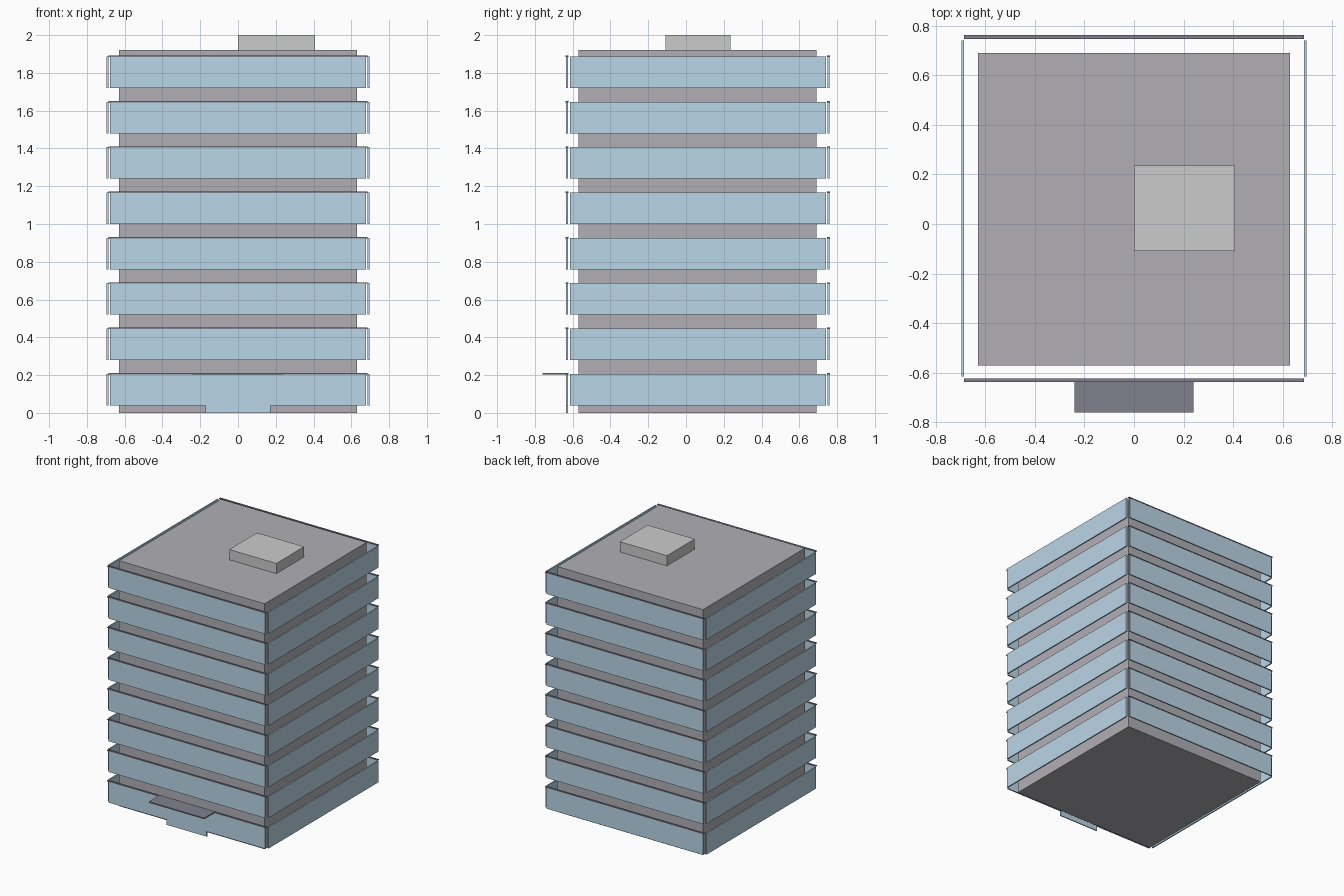
import bpy

if "Cube" in bpy.data.objects:
    bpy.data.objects.remove(bpy.data.objects["Cube"])


def material(name, rgb):
    m = bpy.data.materials.new(name)
    m.diffuse_color = (*rgb, 1)
    m.use_nodes = True
    m.node_tree.nodes["Principled BSDF"].inputs["Base Color"].default_value = m.diffuse_color
    return m


WALL = material("wall", (0.44, 0.43, 0.46))
GLASS = material("glass", (0.49, 0.67, 0.80))
METAL = material("dark_metal", (0.22, 0.22, 0.27))


def box(name, x, y, z, mat=None):
    """Box from (min, max) ranges on each axis."""
    bpy.ops.mesh.primitive_cube_add(
        size=1, location=[sum(r) / 2 for r in (x, y, z)])
    ob = bpy.context.object
    ob.name = name
    ob.scale = [r[1] - r[0] for r in (x, y, z)]
    bpy.ops.object.transform_apply(location=False, rotation=False, scale=True)
    if mat:
        ob.data.materials.append(mat)
    return ob


# Building core and roof plant room
box("building_core", (-0.63, 0.63), (-0.57, 0.69), (0, 1.92), WALL)
box("roof_plant_room", (0, 0.408), (-0.108, 0.235), (1.92, 2.0))

# Eight storeys of free-standing glass bands
for i in range(8):
    z0 = 0.04 + 0.24 * i
    z = (z0, z0 + 0.167)
    # Front and back glass, each with a dark cap rail
    for side, yc in (("front", -0.63), ("back", 0.754)):
        box(f"{side}_glass_{i + 1}", (-0.677, 0.677), (yc - 0.005, yc + 0.005), z, GLASS)
        box(f"{side}_cap_rail_{i + 1}", (-0.686, 0.686), (yc - 0.0075, yc + 0.0075),
            (z[1] - 0.003, z[1] + 0.004), METAL)
    # Side glass
    for side, s in (("left", -1), ("right", 1)):
        xc = s * 0.691
        box(f"{side}_glass_{i + 1}", (xc - 0.005, xc + 0.005), (-0.615, 0.741), z, GLASS)

# Entrance door and canopy
box("entrance_door", (-0.173, 0.173), (-0.634, -0.626), (0, 0.17), GLASS)
box("entrance_canopy", (-0.24, 0.24), (-0.76, -0.632), (0.203, 0.212), METAL)
